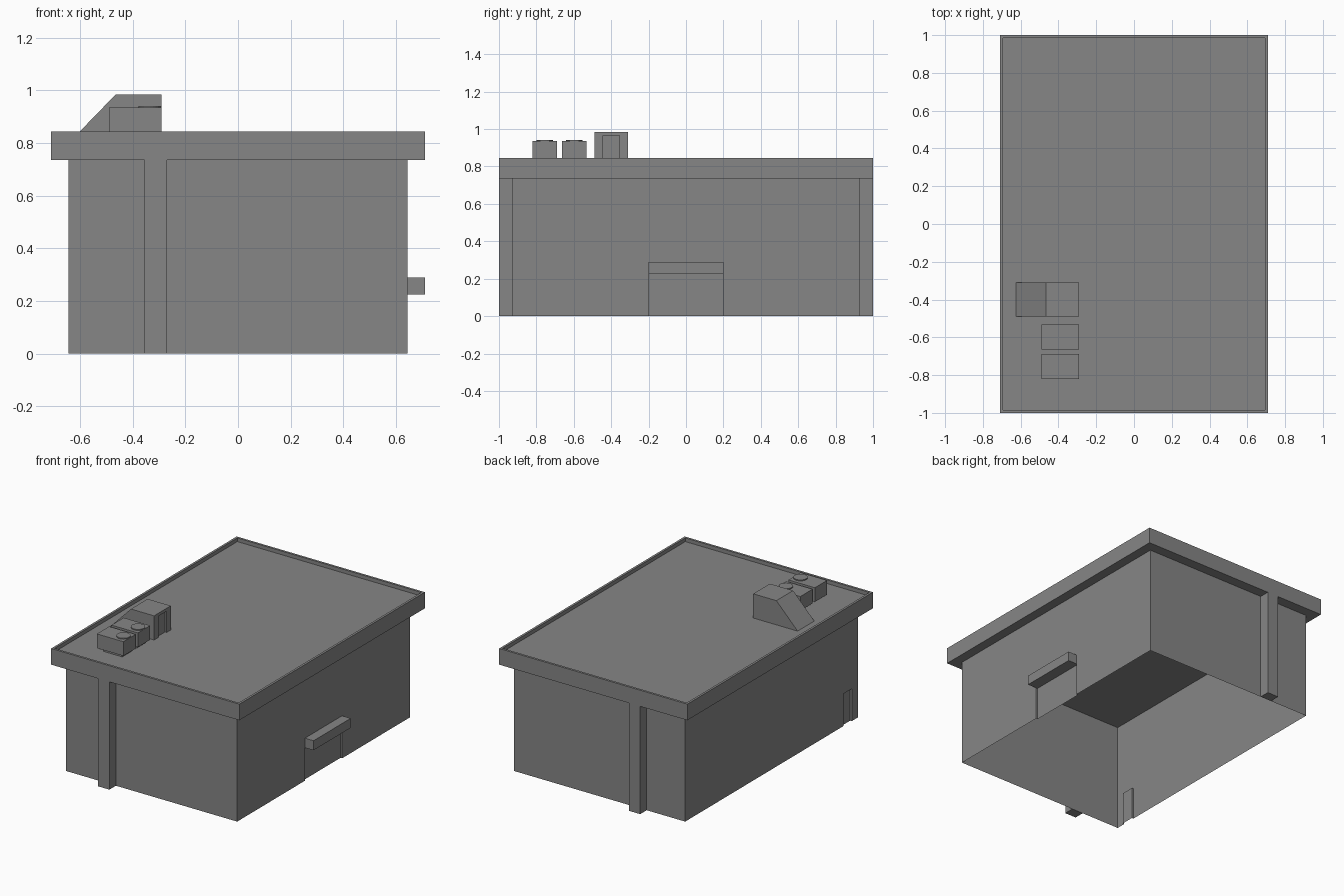
import bpy, bmesh
from mathutils import Vector

cube = bpy.data.objects.get("Cube")
if cube:
    bpy.data.objects.remove(cube, do_unlink=True)

GREY = (0.24, 0.24, 0.24, 1)
mat = bpy.data.materials.new("concrete_grey")
mat.use_nodes = True
mat.diffuse_color = GREY
mat.node_tree.nodes["Principled BSDF"].inputs["Base Color"].default_value = GREY


def add_object(name, bm):
    bmesh.ops.recalc_face_normals(bm, faces=bm.faces)
    mesh = bpy.data.meshes.new(name)
    bm.to_mesh(mesh)
    bm.free()
    mesh.materials.append(mat)
    obj = bpy.data.objects.new(name, mesh)
    bpy.context.scene.collection.objects.link(obj)
    return obj


def box_bm(x, y, z):
    bm = bmesh.new()
    bmesh.ops.create_cube(bm, size=1)
    for v in bm.verts:
        v.co = Vector(r[0] if c < 0 else r[1] for r, c in zip((x, y, z), v.co))
    return bm


def box(name, x, y, z):
    return add_object(name, box_bm(x, y, z))


def cut(obj, name, x, y, z):
    """Subtract a box, bake the result and drop the cutter."""
    cutter = box(name, x, y, z)
    cutter.hide_render = True
    mod = obj.modifiers.new("recess", "BOOLEAN")
    mod.operation = "DIFFERENCE"
    mod.solver = "EXACT"
    mod.object = cutter
    bpy.context.view_layer.update()
    graph = bpy.context.evaluated_depsgraph_get()
    baked = bpy.data.meshes.new_from_object(obj.evaluated_get(graph))
    obj.modifiers.clear()
    obj.data = baked
    bpy.data.objects.remove(cutter, do_unlink=True)


WALL_X, WALL_Y, EAVE = 0.645, 0.93, 0.735
ROOF_X, ROOF_Y, ROOF_TOP, FLOOR = 0.71, 1.0, 0.845, 0.82
RECESS = 0.012

# Walls: thin shell with two recessed doorways, open underneath
walls = box("walls", (-WALL_X, WALL_X), (-WALL_Y, WALL_Y), (0, EAVE))
cut(walls, "wide_door_cutter", (WALL_X - RECESS, 0.8), (-0.2, 0.2), (-0.1, 0.225))
cut(walls, "small_door_cutter", (-0.8, RECESS - WALL_X), (-0.865, -0.775), (-0.1, 0.22))
bm = bmesh.new()
bm.from_mesh(walls.data)
caps = [f for f in bm.faces if all(v.co.z < 0.001 for v in f.verts)
        or all(v.co.z > EAVE - 0.001 for v in f.verts)]
bmesh.ops.delete(bm, geom=caps, context="FACES")
bm.to_mesh(walls.data)
bm.free()

# Roof slab with a sunken deck inside a low parapet
bm = box_bm((-ROOF_X, ROOF_X), (-ROOF_Y, ROOF_Y), (EAVE, ROOF_TOP))
bm.normal_update()
top = max(bm.faces, key=lambda f: f.calc_center_median().z)
bmesh.ops.inset_region(bm, faces=[top], thickness=0.022)
deck = bmesh.ops.extrude_face_region(bm, geom=[top])["geom"]
bmesh.ops.translate(bm, verts=[g for g in deck if isinstance(g, bmesh.types.BMVert)],
                    vec=(0, 0, FLOOR - ROOF_TOP))
if top.is_valid:
    bmesh.ops.delete(bm, geom=[top], context="FACES_ONLY")
add_object("roof_slab", bm)

# Pillars on the front and back, flush with the roof edge
for name, y in (("front_pillar", (-ROOF_Y, -WALL_Y)), ("back_pillar", (WALL_Y, ROOF_Y))):
    box(name, (-0.355, -0.27), y, (0, EAVE))

# Canopy above the wide door
box("door_canopy", (WALL_X, ROOF_X), (-0.2, 0.2), (0.225, 0.29))

# Two rooftop fan units, each on a small base with a round fan cover
for side, y in (("front", -0.755), ("rear", -0.598)):
    box(side + "_fan_base", (-0.45, -0.31), (y - 0.05, y + 0.05), (FLOOR, 0.838))
    box(side + "_fan_unit", (-0.49, -0.29), (y - 0.066, y + 0.066), (0.838, 0.935))
    bm = bmesh.new()
    bmesh.ops.create_cone(bm, cap_ends=True, segments=24, radius1=0.044,
                          radius2=0.044, depth=0.007)
    bmesh.ops.translate(bm, verts=bm.verts, vec=(-0.335, y, 0.9385))
    add_object(side + "_fan_cover", bm)

# Stair head with a sloping back and a recessed doorway
bm = bmesh.new()
profile = ((-0.625, FLOOR), (-0.29, FLOOR), (-0.29, 0.985), (-0.465, 0.985))
side = bm.faces.new([bm.verts.new((x, -0.49, z)) for x, z in profile])
ext = bmesh.ops.extrude_face_region(bm, geom=[side])["geom"]
bmesh.ops.translate(bm, verts=[g for g in ext if isinstance(g, bmesh.types.BMVert)],
                    vec=(0, 0.18, 0))
if not any(len(e.link_faces) == 1 for e in bm.edges):
    pass
else:
    bmesh.ops.holes_fill(bm, edges=bm.edges, sides=4)
stair = add_object("stair_head", bm)
cut(stair, "stair_door_cutter", (-0.29 - RECESS, -0.2), (-0.445, -0.355), (0.8, 0.965))
